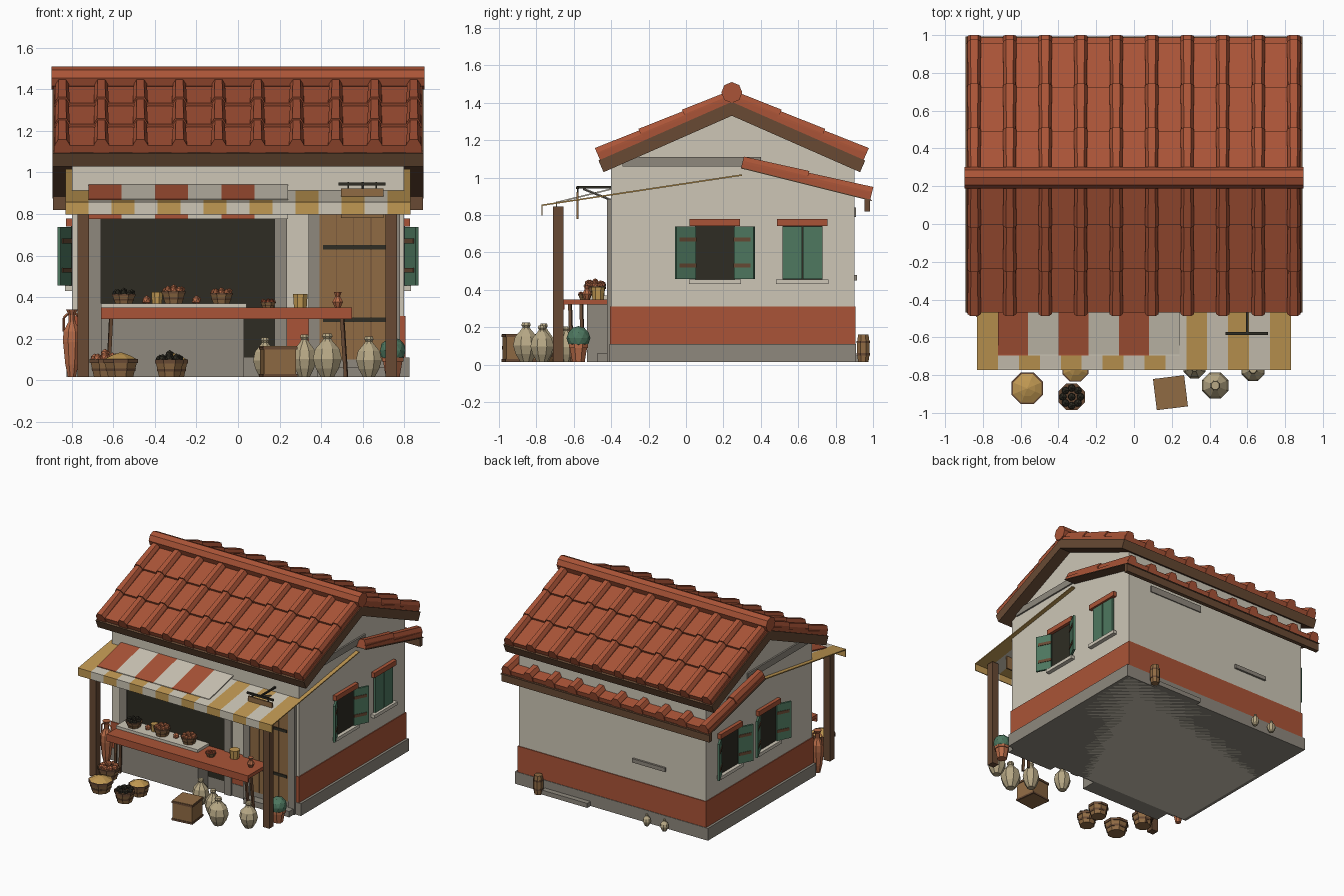
import bpy, bmesh, math, random
from mathutils import Matrix, Vector

if "Cube" in bpy.data.objects:
    bpy.data.objects.remove(bpy.data.objects["Cube"])

random.seed(4)


def srgb(r, g, b):
    return tuple(((c / 255 + 0.055) / 1.055) ** 2.4 for c in (r, g, b)) + (1,)


MATS = {}
for n, c in {"tile_red": (170, 84, 55), "plaster": (205, 198, 182), "stone": (142, 136, 125),
             "dark_wood": (104, 74, 52), "light_wood": (144, 107, 68), "ochre": (192, 152, 82),
             "shadow_black": (46, 44, 35), "green": (78, 120, 96), "clay_beige": (184, 169, 134),
             "terracotta": (184, 108, 72)}.items():
    MATS[n] = bpy.data.materials.new(n)
    MATS[n].diffuse_color = srgb(*c)


def finish(name, bm, mat, M=None):
    bmesh.ops.recalc_face_normals(bm, faces=bm.faces)
    if M:
        bm.transform(M)
    me = bpy.data.meshes.new(name)
    bm.to_mesh(me)
    bm.free()
    me.materials.append(MATS[mat])
    ob = bpy.data.objects.new(name, me)
    bpy.context.collection.objects.link(ob)
    return ob


def loft(name, rings, mat, M=None):
    """Skin a list of equal point rings and cap both ends."""
    bm = bmesh.new()
    rs = [[bm.verts.new(p) for p in r] for r in rings]
    n = len(rs[0])
    for a, b in zip(rs, rs[1:]):
        for i in range(n):
            bm.faces.new((a[i], a[(i + 1) % n], b[(i + 1) % n], b[i]))
    bm.faces.new(rs[0])
    bm.faces.new(rs[-1])
    return finish(name, bm, mat, M)


def prism(name, yz, x0, x1, mat, M=None):
    return loft(name, [[(x, y, z) for y, z in yz] for x in (x0, x1)], mat, M)


def box(name, x0, x1, y0, y1, z0, z1, mat, M=None):
    return prism(name, [(y0, z0), (y1, z0), (y1, z1), (y0, z1)], x0, x1, mat, M)


def lathe(name, x, y, z, prof, mat, n=8):
    rings = [[(x + r * math.cos(math.tau * (i + .5) / n), y + r * math.sin(math.tau * (i + .5) / n), z + h)
              for i in range(n)] for r, h in prof]
    return loft(name, rings, mat)


def ball(name, x, y, z, r, mat, sub=1):
    bm = bmesh.new()
    bmesh.ops.create_icosphere(bm, subdivisions=sub, radius=r, matrix=Matrix.Translation((x, y, z)))
    return finish(name, bm, mat)


def rod(name, a, b, r, mat, n=4):
    a, b = Vector(a), Vector(b)
    M = Matrix.Translation((a + b) / 2) @ (b - a).to_track_quat('Z', 'Y').to_matrix().to_4x4()
    h = (b - a).length / 2
    rings = [[(r * math.cos(math.tau * i / n), r * math.sin(math.tau * i / n), s) for i in range(n)] for s in (-h, h)]
    return loft(name, rings, mat, M)


G = 0.015  # ground level

# House shell, footing and painted band
prism("walls", [(-.4, G), (.9, G), (.9, 1.06), (.245, 1.35), (-.4, 1.06)], -.8, .8, "plaster")
box("footing", -.825, .825, -.41, .91, G, .11, "stone")
box("painted_band", -.806, .806, -.406, .906, .11, .31, "tile_red")
box("gable_beam", -.812, .812, -.34, .4, 1.06, 1.11, "stone")


# Tiled slopes: local y runs downhill, local z is the slope normal
def slope(name, y, z, ang, sign, length, courses, board):
    c, s = math.cos(ang), math.sin(ang)
    M = Matrix(((sign, 0, 0, 0), (0, sign * c, sign * s, y), (0, -s, c, z), (0, 0, 0, 1)))
    box(name + "_boards", -.892, .892, 0, length + .015, -board, 0, "dark_wood", M)
    step = length / courses
    for k in range(courses):
        a, b = k * step, (k + 1) * step
        prism(name + "_pan_tiles", [(a, 0), (b, 0), (b, .036), (a, .02)], -.885, .885, "tile_red", M)
        for i in range(10):
            cx = -.846 + i * .188
            rings = []
            for v, w in ((a, .86), (b + .006, 1.0)):
                rings.append([(cx + px * w, v, pz * w) for px, pz in
                              ((-.038, 0), (-.036, .042), (-.02, .069), (.02, .069), (.036, .042), (.038, 0))])
            loft(name + "_cover_tile", rings, "tile_red", M)


A = math.radians(23.75)
slope("front_roof", .245, 1.405, A, -1, .764, 3, .068)
slope("back_roof", .245, 1.405, A, 1, .764, 3, .068)
slope("lean_to_roof", .295, 1.055, math.radians(14), 1, .705, 2, .006)
rod("ridge_tile", (-.897, .245, 1.455), (.897, .245, 1.455), .056, "tile_red", 8)
box("lean_to_beam", -.89, .89, .955, .985, .82, .885, "dark_wood")


# Striped awnings with hanging valances
def awning(name, x0, w, count, ya, za, yb, zb, zlow, cols):
    for i in range(count):
        a, b, m = x0 + i * w, x0 + (i + 1) * w, cols[i % 2]
        prism(name + "_cloth", [(ya, za), (yb, zb), (yb, zb - .008), (ya, za - .008)], a, b, m)
        box(name + "_valance", a, b, yb - .006, yb, zlow, zb, m)


awning("wide_awning", -.83, 1.66 / 15, 15, .3, 1.018, -.766, .857, .797, ("ochre", "plaster"))
awning("short_awning", -.72, .16, 6, -.39, .945, -.69, .872, .775, ("tile_red", "plaster"))
for x in (-.745, .738):
    box("awning_post", x - .027, x + .027, -.71, -.656, G, .845, "dark_wood")

# Shop opening, counter and frame
box("shop_opening", -.66, .175, -.412, -.39, .11, .88, "shadow_black")
for x0, x1 in ((-.72, -.66), (.175, .235), (.34, .392), (.725, .78)):
    box("front_pillar", x0, x1, -.422, -.39, G, .885, "stone")
box("shop_lintel", -.72, .235, -.42, -.39, .84, .885, "stone")
box("stone_counter", -.66, .03, -.53, -.39, G, .345, "stone")
box("counter_slab", -.66, .04, -.55, -.4, .345, .37, "plaster")

# Door with planks and iron straps
for i in range(4):
    x = .392 + i * .0833
    box("door_plank", x, x + .0803, -.416, -.39, .1, .8, "light_wood")
box("door_gap", .392, .725, -.411, -.39, .1, .8, "dark_wood")
for z in (.29, .64):
    box("door_strap", .41, .71, -.421, -.41, z - .011, z + .011, "shadow_black")
box("door_step", .38, .77, -.475, -.4, G, .06, "stone")

# Market table
box("table_top", -.66, .55, -.66, -.4, .322, .349, "tile_red")
box("table_apron", -.66, .55, -.664, -.65, .295, .349, "tile_red")
for x, d in ((-.61, -.015), (.5, .02)):
    for y in (-.62, -.56):
        rod("table_leg", (x, y, .325), (x + d, y + .01, G), .012, "dark_wood")


# Windows with shutters on both sides
def window(s, y, is_open):
    def wb(n, y0, y1, z0, z1, out, m):
        box(n, *sorted((s * .79, s * out)), y0, y1, z0, z1, m)
    wb("window_lintel", y - .135, y + .135, .74, .778, .828, "tile_red")
    wb("window_sill", y - .14, y + .14, .43, .455, .832, "plaster")
    wb("window_opening", y - .107, y + .107, .455, .74, .804, "shadow_black")
    for e in (-1, 1):
        if not is_open:
            wb("closed_shutter", *sorted((y + e * .003, y + e * .107)), .457, .738, .815, "green")
            continue
        M = Matrix.Translation((s * .808, y + e * .105, 0)) @ Matrix.Rotation(-s * e * math.radians(27), 4, 'Z')
        box("open_shutter", -.008, .008, *sorted((0, e * .118)), .457, .738, "green", M)
        for z in (.53, .67):
            box("shutter_hinge", -.012, .012, *sorted((0, e * .1)), z - .011, z + .011, "dark_wood", M)


for s, y, o in ((1, .155, True), (1, .622, False), (-1, .155, True), (-1, .622, True)):
    window(s, y, o)

# Hanging sign on its bracket
box("bracket_arm", .594, .606, -.58, -.385, .942, .954, "shadow_black")
box("bracket_bar", .485, .71, -.587, -.573, .938, .952, "shadow_black")
rod("bracket_brace", (.6, -.4, .88), (.6, -.55, .94), .006, "stone")
box("sign_board", .495, .7, -.586, -.574, .78, .922, "light_wood")
for x in (.53, .665):
    box("sign_hook", x - .004, x + .004, -.584, -.576, .9, .955, "shadow_black")

# Back wall details
box("back_ledge", -.46, -.18, .89, .915, .45, .48, "stone")
box("back_vent", .14, .6, .89, .908, .79, .84, "stone")
box("back_step", .18, .57, .9, .95, G, .05, "stone")
lathe("back_barrel", .6, .948, G, [(.03, 0), (.037, .045), (.037, .1), (.03, .145)], "light_wood")
for z in (.035, .1):
    lathe("barrel_hoop", .6, .948, G + z, [(.038, 0), (.038, .012)], "dark_wood")


# Pottery
def jar(x, y, r, h, mat="clay_beige", name="jar"):
    prof = ((.45, 0), (.8, .2), (1, .42), (.85, .64), (.38, .82), (.26, .88), (.36, .93), (.3, 1))
    return lathe(name, x, y, G, [(r * a, h * b) for a, b in prof], mat)


for x, y, r, h in ((.43, -.855, .075, .21), (.63, -.77, .067, .195), (.32, -.76, .062, .205),
                   (.13, -.64, .062, .19), (-.33, .95, .03, .09), (-.48, .95, .032, .09)):
    jar(x, y, r, h)
lathe("tall_amphora", -.8, -.465, G, [(.02, 0), (.034, .06), (.046, .17), (.044, .22), (.018, .265),
                                     (.017, .3), (.03, .325)], "terracotta")
for e in (-1, 1):
    rod("amphora_handle", (-.8 + e * .018, -.465, .32), (-.8 + e * .04, -.465, .3), .006, "terracotta")
    rod("amphora_handle", (-.8 + e * .04, -.465, .3), (-.8 + e * .04, -.465, .235), .006, "terracotta")
lathe("plant_pot", .745, -.575, G, [(.036, 0), (.05, .075), (.056, .075), (.056, .095)], "terracotta")
ball("plant", .745, -.575, .142, .064, "green", 2)


# Baskets with produce
def basket(x, y, z, r, h, goods):
    lathe("basket", x, y, z, [(r * .72, 0), (r * .94, h * .8)], "light_wood")
    lathe("basket_band", x, y, z + h * .32, [(r * .84, 0), (r * .88, h * .15)], "dark_wood")
    lathe("basket_rim", x, y, z + h * .78, [(r, 0), (r, h * .22)], "dark_wood")
    if goods == "ochre":
        lathe("grain_heap", x, y, z + h, [(r * .9, 0), (r * .5, h * .2), (r * .05, h * .35)], goods)
        return
    for i in range(9):
        a, q = i * math.tau / 8, r * .62 * (i < 8)
        ball("produce", x + q * math.cos(a), y + q * math.sin(a),
             z + h * (1.05 if i < 8 else 1.25) + random.uniform(-.004, .004), r * .3, goods)


for x, y, z, r, h, g in ((-.565, -.87, G, .09, .088, "ochre"), (-.33, -.915, G, .075, .085, "shadow_black"),
                         (-.31, -.765, G, .075, .085, "ochre"), (-.64, -.665, G, .08, .088, "terracotta"),
                         (-.55, -.485, .37, .062, .045, "shadow_black"), (-.31, -.485, .37, .062, .06, "terracotta"),
                         (-.08, -.485, .37, .06, .05, "terracotta"), (.145, -.54, .349, .04, .028, "tile_red")):
    basket(x, y, z, r, h, g)

# Small goods on the table
for x in (-.44, -.2):
    ball("loaf", x, -.47, .385, .024, "terracotta")
lathe("counter_cup", -.39, -.46, .37, [(.026, 0), (.03, .055)], "ochre")
lathe("ochre_tub", .3, -.47, .349, [(.033, 0), (.038, .065)], "ochre")
lathe("table_jug", .48, -.53, .349, [(.014, 0), (.028, .028), (.012, .055), (.02, .075)], "terracotta")

# Wooden crate with corner battens
C = Matrix.Translation((.193, -.893, 0)) @ Matrix.Rotation(math.radians(7), 4, 'Z')
box("crate", -.078, .078, -.078, .078, G, .16, "light_wood", C)
for sx in (-1, 1):
    for z in (G, .147):
        box("crate_batten", *sorted((sx * .068, sx * .083)), -.083, .083, z, z + .014, "dark_wood", C)
        box("crate_batten", -.083, .083, *sorted((sx * .068, sx * .083)), z, z + .014, "dark_wood", C)
box("crate_lid", -.081, .081, -.081, .081, .158, .165, "light_wood", C)

for m in bpy.data.materials:
    if m.users and not m.is_grease_pencil:
        m.use_nodes = True
        m.node_tree.nodes["Principled BSDF"].inputs["Base Color"].default_value = m.diffuse_color
